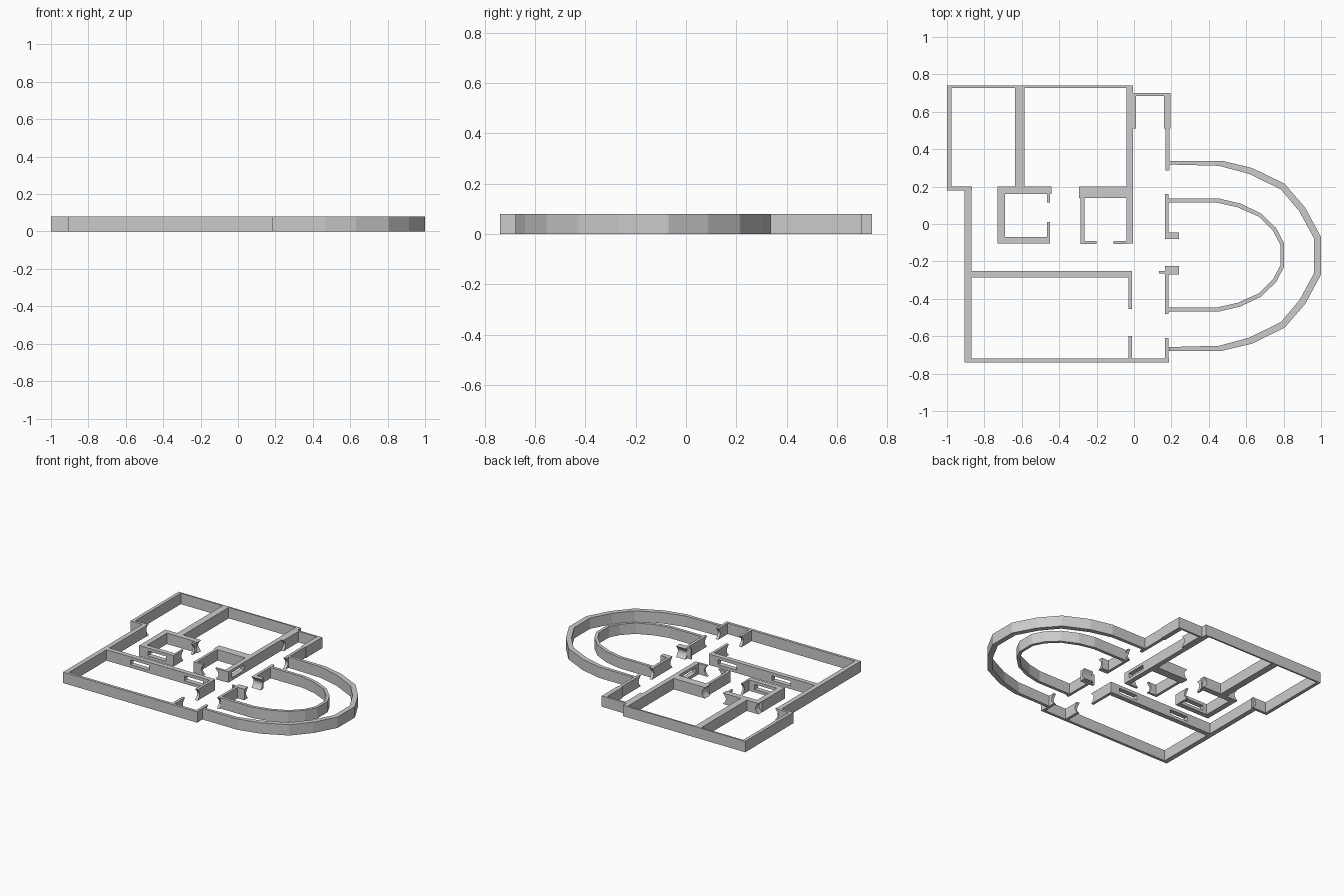
import bpy, bmesh, math

if "Cube" in bpy.data.objects:
    bpy.data.objects.remove(bpy.data.objects["Cube"])

H = 0.08  # wall height


def prism(name, loop, vec):
    """Closed solid made by sweeping a planar loop of 3D points along vec."""
    bm = bmesh.new()
    face = bm.faces.new([bm.verts.new(p) for p in loop])
    ext = bmesh.ops.extrude_face_region(bm, geom=[face])
    top = [g for g in ext["geom"] if isinstance(g, bmesh.types.BMVert)]
    bmesh.ops.translate(bm, verts=top, vec=vec)
    bmesh.ops.recalc_face_normals(bm, faces=bm.faces[:])
    me = bpy.data.meshes.new(name)
    bm.to_mesh(me)
    bm.free()
    ob = bpy.data.objects.new(name, me)
    bpy.context.collection.objects.link(ob)
    return ob


def wall(name, x0, x1, y0, y1, axis="x", jambs=""):
    """Straight wall; '-' / '+' in jambs hollows that end at a doorway."""
    a0, a1 = (x0, x1) if axis == "x" else (y0, y1)
    n, depth = 6, 0.025

    def end(a, sign, on):
        if not on:
            return [(a, 0), (a, H)]
        return [(a - sign * depth * math.sin(math.pi * i / n), H * i / n)
                for i in range(n + 1)]

    prof = end(a1, 1, "+" in jambs) + end(a0, -1, "-" in jambs)[::-1]
    if axis == "x":
        return prism(name, [(a, y0, z) for a, z in prof], (0, y1 - y0, 0))
    return prism(name, [(x0, a, z) for a, z in prof], (x1 - x0, 0, 0))


def slot(ob, x0, x1, y0, y1):
    """Cut a low window slot through a wall."""
    cut = prism("slot_cutter", [(x0, y0, .022), (x1, y0, .022),
                                (x1, y1, .022), (x0, y1, .022)], (0, 0, .036))
    cut.hide_render = True
    mod = ob.modifiers.new("slot", "BOOLEAN")
    mod.object, mod.operation, mod.solver = cut, "DIFFERENCE", "EXACT"
    bpy.context.view_layer.objects.active = ob
    bpy.ops.object.modifier_apply(modifier=mod.name)
    bpy.data.objects.remove(cut)


def arc_wall(name, outer, inner, cy):
    """Rounded wall from half outlines (x, distance from cy), mirrored in y."""
    def full(half):
        return ([(x, cy + d, 0) for x, d in half]
                + [(x, cy - d, 0) for x, d in reversed(half)])
    prism(name, full(outer) + full(inner)[::-1], (0, 0, H))


# Upper rooms
wall("upper_back_wall", -1, -.005, .728, .74)
wall("upper_left_wall", -1, -.975, .2, .728)
wall("upper_divider", -.635, -.585, .2, .728)
wall("upper_left_ledge", -1, -.865, .18, .2, "x", "+")
right = wall("upper_right_wall", -.04, -.005, -.105, .728, "y")
slot(right, -.1, .1, -.06, .085)

# Lower room and corridor
wall("left_outer_wall", -.905, -.87, -.72, .18, "y")
wall("front_wall", -.905, .187, -.74, -.72)
corridor = wall("corridor_wall", -.87, -.01, -.285, -.25)
for cx in (-.6, -.16):
    slot(corridor, cx - .075, cx + .075, -.35, -.2)
wall("lower_door_wall", -.03, -.01, -.455, -.285, "y", "-")
wall("lower_door_stub", -.03, -.01, -.72, -.6, "y", "+")

# Left closet
wall("left_closet_back", -.73, -.44, .16, .2, "x", "-+")
wall("left_closet_side", -.73, -.69, -.07, .16, "y")
front = wall("left_closet_front", -.73, -.45, -.105, -.07)
slot(front, -.66, -.51, -.15, 0)
wall("left_closet_jamb_low", -.465, -.45, -.07, .01, "y", "+")
wall("left_closet_jamb_high", -.465, -.45, .115, .16, "y", "-")

# Right closet
wall("right_closet_back", -.295, -.04, .14, .2, "x", "-")
wall("right_closet_side", -.285, -.265, -.09, .14, "y")
wall("right_closet_jamb_left", -.285, -.2, -.107, -.09, "x", "+")
wall("right_closet_jamb_right", -.11, -.04, -.107, -.09, "x", "-")

# Entry passage
wall("entry_back", -.005, .195, .685, .7)
wall("entry_left", -.005, .012, .51, .685, "y", "-")
wall("entry_right", .16, .195, .51, .685, "y")
wall("entry_side", .168, .19, .285, .51, "y", "-")

# Wall between the halls and the rounded rooms
wall("hall_wall_upper", .165, .185, -.045, .16, "y", "+")
wall("hall_pier_upper", .165, .24, -.08, -.045, "y", "-")
wall("hall_pier_lower", .165, .24, -.27, -.225, "y", "+")
wall("hall_nib", .135, .165, -.265, -.25, "x")
wall("hall_wall_lower", .165, .185, -.48, -.27, "y", "-")
wall("hall_wall_front", .165, .185, -.72, -.61, "y", "+")

# Rounded outer and inner walls
arc_wall("outer_round_wall",
         [(.187, .508), (.47, .508), (.63, .47), (.805, .385), (.915, .258), (1, .1)],
         [(.187, .488), (.455, .481), (.615, .438), (.785, .355), (.885, .236), (.963, .092)],
         -.17)
arc_wall("inner_round_wall",
         [(.185, .302), (.455, .302), (.57, .275), (.68, .222), (.76, .144), (.803, .062)],
         [(.185, .28), (.445, .28), (.555, .255), (.668, .205), (.743, .13), (.782, .056)],
         -.166)
